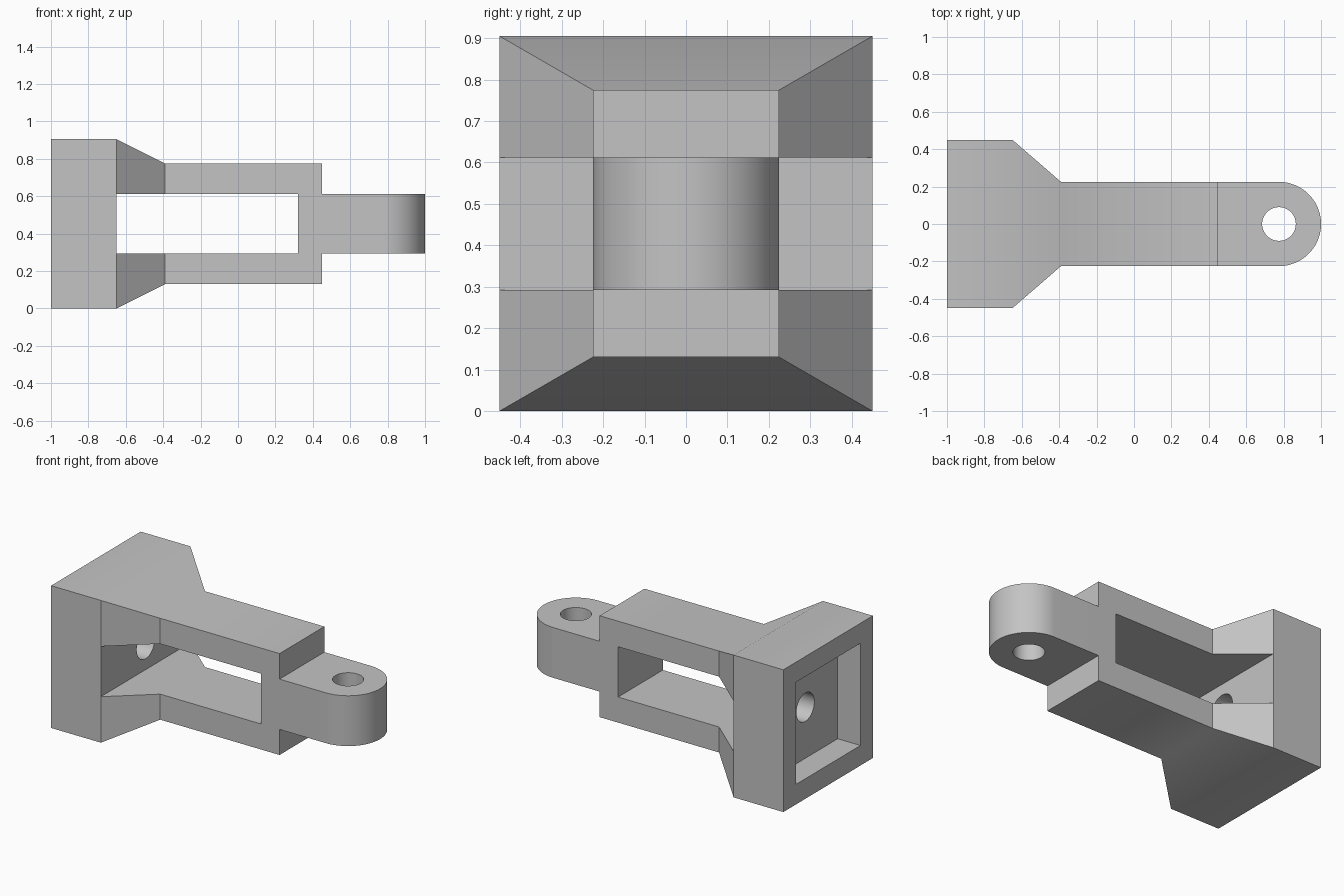
import bpy, bmesh, math
from mathutils import Matrix

cube = bpy.data.objects.get("Cube")
if cube:
    bpy.data.objects.remove(cube, do_unlink=True)

MID = 0.4525          # height of the centre line
HOLE = 0.09           # radius of both round holes
WINDOW = 0.16         # half height of the window and of the lug
BAR = 0.225           # half width of the bar and of the lug

grey = bpy.data.materials.new("plain grey")
grey.use_nodes = True
colour = (0.55, 0.55, 0.55, 1)
grey.diffuse_color = colour
grey.node_tree.nodes["Principled BSDF"].inputs["Base Color"].default_value = colour


def finish(bm, name):
    bmesh.ops.recalc_face_normals(bm, faces=bm.faces)
    mesh = bpy.data.meshes.new(name)
    bm.to_mesh(mesh)
    bm.free()
    mesh.materials.append(grey)
    obj = bpy.data.objects.new(name, mesh)
    bpy.context.collection.objects.link(obj)
    return obj


def loft(name, rings):
    """Skin a list of closed rings and cap both ends."""
    bm = bmesh.new()
    rows = [[bm.verts.new(p) for p in ring] for ring in rings]
    for a, b in zip(rows, rows[1:]):
        for i in range(len(a)):
            j = (i + 1) % len(a)
            bm.faces.new((a[i], a[j], b[j], b[i]))
    bm.faces.new(rows[0])
    bm.faces.new(rows[-1])
    return finish(bm, name)


def section(x, half_y, half_z):
    return [(x, sy * half_y, MID + sz * half_z)
            for sy, sz in ((-1, -1), (1, -1), (1, 1), (-1, 1))]


def box(name, x0, x1, half_y, half_z):
    return loft(name, [section(x0, half_y, half_z), section(x1, half_y, half_z)])


def rod(name, x, axis):
    bm = bmesh.new()
    turn = Matrix.Rotation(math.pi / 2, 4, "Y") if axis == "X" else Matrix()
    bmesh.ops.create_cone(bm, cap_ends=True, segments=64, radius1=HOLE, radius2=HOLE,
                          depth=0.6, matrix=Matrix.Translation((x, 0, MID)) @ turn)
    return finish(bm, name)


def combine(target, tool, operation):
    mod = target.modifiers.new(tool.name, "BOOLEAN")
    mod.operation, mod.solver, mod.object = operation, "EXACT", tool
    bpy.ops.object.select_all(action="DESELECT")
    target.select_set(True)
    bpy.context.view_layer.objects.active = target
    bpy.ops.object.modifier_apply(modifier=mod.name)
    bpy.data.objects.remove(tool, do_unlink=True)


# Square base tapering into the straight bar
body = loft("clevis_body", [section(-1, 0.45, MID), section(-0.65, 0.45, MID),
                            section(-0.39, BAR, 0.3225), section(0.45, BAR, 0.3225)])

# Rounded lug at the tip
outline = [(0.4, BAR), (0.4, -BAR)]
for k in range(49):
    a = math.pi * (k / 48 - 0.5)
    outline.append((1 - BAR + BAR * math.cos(a), BAR * math.sin(a)))
lug = loft("tip_lug", [[(x, y, MID + s * WINDOW) for x, y in outline] for s in (-1, 1)])
combine(body, lug, "UNION")

# Side window, rear pocket, and the two pin holes
for cutter in (box("window_cutter", -0.65, 0.32, 0.6, WINDOW),
               box("pocket_cutter", -1.1, -0.84, 0.325, 0.325),
               rod("base_hole_cutter", -0.78, "X"),
               rod("lug_hole_cutter", 1 - BAR, "Z")):
    combine(body, cutter, "DIFFERENCE")

# Smooth shading that keeps the hard edges
body.select_set(True)
bpy.context.view_layer.objects.active = body
bpy.ops.object.shade_smooth_by_angle(angle=math.radians(30))
